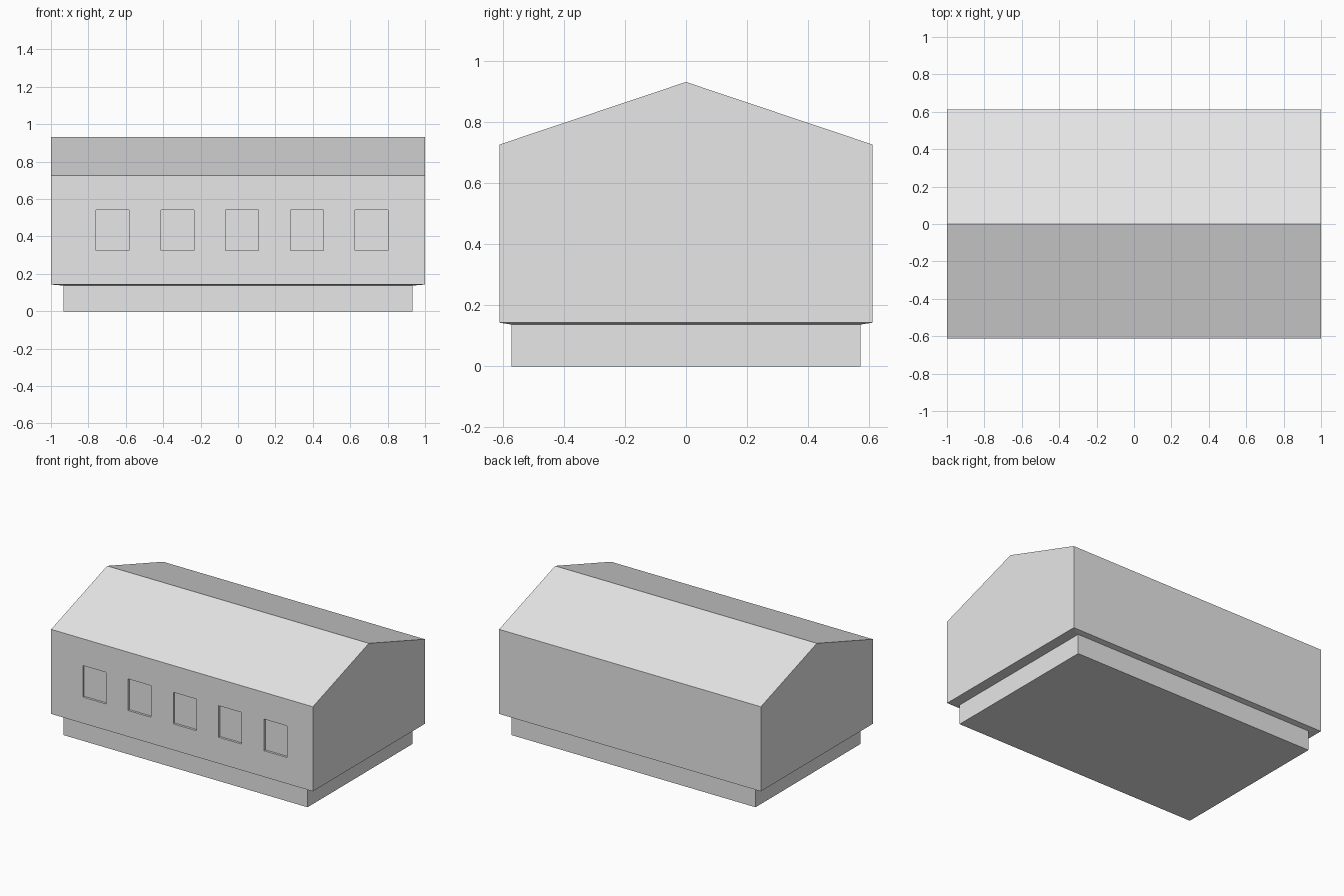
import bpy, bmesh

if "Cube" in bpy.data.objects:
    bpy.data.objects.remove(bpy.data.objects["Cube"])

grey = bpy.data.materials.new("light grey")
grey.diffuse_color = (0.8, 0.8, 0.8, 1)
grey.use_nodes = True
grey.node_tree.nodes["Principled BSDF"].inputs["Base Color"].default_value = grey.diffuse_color

HX, HY = 1.0, 0.611            # half size of the hall
BX, BY = 0.932, 0.572          # half size of the plinth
EAVE, RIDGE = 0.727, 0.932
BOTTOM, PLINTH_TOP = 0.143, 0.137


def add_object(name, bm):
    bmesh.ops.recalc_face_normals(bm, faces=bm.faces)
    mesh = bpy.data.meshes.new(name)
    bm.to_mesh(mesh)
    bm.free()
    mesh.materials.append(grey)
    obj = bpy.data.objects.new(name, mesh)
    bpy.context.collection.objects.link(obj)
    return obj


def add_box(bm, low, high):
    verts = bmesh.ops.create_cube(bm, size=1)["verts"]
    for v in verts:
        for i in range(3):
            v.co[i] = low[i] if v.co[i] < 0 else high[i]


# Gabled hall: pentagon end profile extruded along x
bm = bmesh.new()
profile = [(-HY, BOTTOM), (HY, BOTTOM), (HY, EAVE), (0, RIDGE), (-HY, EAVE)]
end = bm.faces.new([bm.verts.new((-HX, y, z)) for y, z in profile])
extruded = bmesh.ops.extrude_face_region(bm, geom=[end], use_keep_orig=True)["geom"]
bmesh.ops.translate(bm, vec=(2 * HX, 0, 0),
                    verts=[g for g in extruded if isinstance(g, bmesh.types.BMVert)])
bmesh.ops.recalc_face_normals(bm, faces=bm.faces)

# Slightly sloping soffit down to the plinth
under = next(f for f in bm.faces if f.normal.z < -0.9)
bmesh.ops.inset_individual(bm, faces=[under], thickness=0.03)
for v in under.verts:
    v.co = (BX if v.co.x > 0 else -BX, BY if v.co.y > 0 else -BY, PLINTH_TOP)
hall = add_object("hall", bm)

# Plinth
bm = bmesh.new()
add_box(bm, (-BX, -BY, 0), (BX, BY, PLINTH_TOP))
add_object("plinth", bm)

# Five shallow window recesses cut into the front wall
bm = bmesh.new()
for i in range(5):
    x = 0.022 + (i - 2) * 0.346
    add_box(bm, (x - 0.088, -HY - 0.1, 0.324), (x + 0.088, -HY + 0.015, 0.542))
cutter = add_object("window_cutter", bm)
cutter.hide_render = True
cutter.hide_viewport = True
cut = hall.modifiers.new("window recesses", "BOOLEAN")
cut.operation = "DIFFERENCE"
cut.solver = "EXACT"
cut.object = cutter
